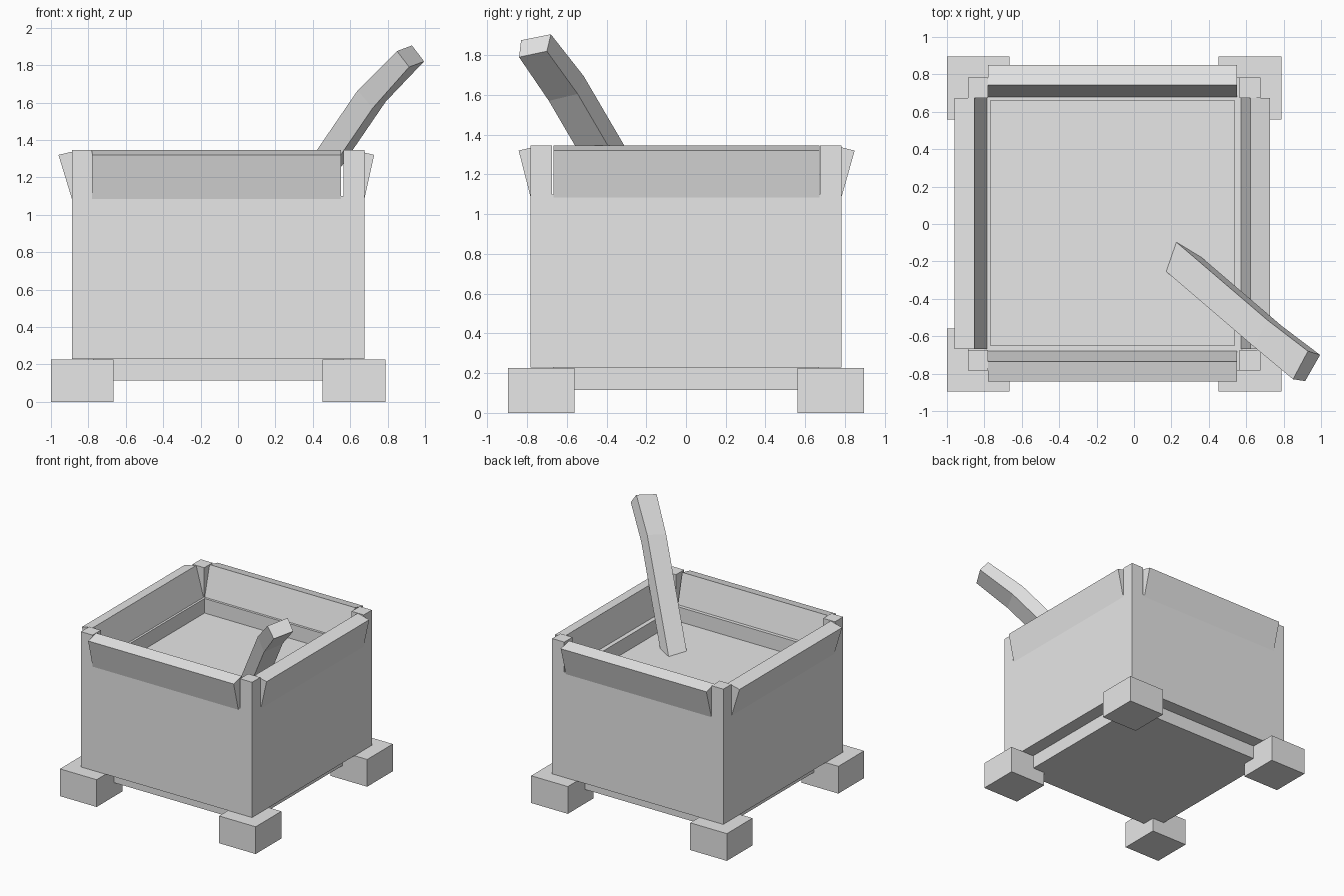
import bpy, bmesh
from mathutils import Vector

cube = bpy.data.objects.get("Cube")
if cube:
    bpy.data.objects.remove(cube, do_unlink=True)

# One plain grey for everything
GREY = (0.8, 0.8, 0.8, 1)
grey = bpy.data.materials.new("plain_grey")
grey.use_nodes = True
grey.diffuse_color = GREY
grey.node_tree.nodes["Principled BSDF"].inputs["Base Color"].default_value = GREY


def loft(name, rings):
    """Closed solid through matching rings of points."""
    bm = bmesh.new()
    loops = [[bm.verts.new(p) for p in ring] for ring in rings]
    for a, b in zip(loops, loops[1:]):
        for i in range(len(a)):
            j = (i + 1) % len(a)
            bm.faces.new((a[i], a[j], b[j], b[i]))
    bm.faces.new(loops[0])
    bm.faces.new(loops[-1])
    bmesh.ops.recalc_face_normals(bm, faces=bm.faces)
    mesh = bpy.data.meshes.new(name)
    bm.to_mesh(mesh)
    bm.free()
    mesh.materials.append(grey)
    obj = bpy.data.objects.new(name, mesh)
    bpy.context.collection.objects.link(obj)
    return obj


def box(name, x, y, z):
    return loft(name, [[(x[0], y[0], h), (x[1], y[0], h),
                        (x[1], y[1], h), (x[0], y[1], h)] for h in z])


def carve(obj, cutter):
    """Cut a shape out of obj and discard the cutter."""
    mod = obj.modifiers.new("cut", 'BOOLEAN')
    mod.operation, mod.solver, mod.object = 'DIFFERENCE', 'EXACT', cutter
    bpy.context.view_layer.update()
    mesh = bpy.data.meshes.new_from_object(
        obj.evaluated_get(bpy.context.evaluated_depsgraph_get()))
    obj.modifiers.clear()
    obj.data = mesh
    bpy.data.objects.remove(cutter, do_unlink=True)


CX, HALF = -0.106, 0.782     # crate centre in x and half width
RIM, WALL, FLOOR = 1.345, 1.1, 0.98

# Crate body: hollow top, with corner posts left standing above the walls
side = (CX - HALF, CX + HALF)
body = box("crate_body", side, (-HALF, HALF), (0.228, RIM))
carve(body, box("cavity", (-0.768, 0.537), (-0.65, 0.66), (FLOOR, 2)))
carve(body, box("gap_front_back", (-0.781, 0.565), (-1, 1), (WALL, 2)))
carve(body, box("gap_sides", (-2, 2), (-0.675, 0.675), (WALL, 2)))

# Base slab and feet
box("base_slab", (CX - 0.67, CX + 0.67), (-0.67, 0.67), (0.115, 0.228))
for sx, xs in (("right", (-1, -0.665)), ("left", (0.453, 0.788))):
    for sy, ys in (("front", (-0.895, -0.56)), ("back", (0.56, 0.895))):
        box(f"{sy}_{sx}_foot", xs, ys, (0, 0.225))


# Rim planks leaning outwards: profile as (distance from wall face, height)
def profile(lean):
    return [(-0.106, WALL - 0.015), (0, WALL - 0.015),
            (lean, 1.32), (lean - 0.106, RIM)]


for name, s, lean in (("front", -1, 0.06), ("back", 1, 0.067)):
    loft(name + "_rim_plank", [[(x, s * (HALF + o), z) for o, z in profile(lean)]
                               for x in (-0.78, 0.55)])
for name, s, lean in (("right", -1, 0.072), ("left", 1, 0.052)):
    loft(name + "_rim_plank", [[(CX + s * (HALF + o), y, z) for o, z in profile(lean)]
                               for y in (-0.667, 0.673)])

# Bent lever rising out of the crate
knee = [Vector(p) for p in ((0.64, -0.655, 1.665), (0.715, -0.515, 1.695),
                            (0.79, -0.545, 1.605), (0.72, -0.69, 1.57))]
tip = [(0.85, -0.83, 1.875), (0.93, -0.68, 1.905),
       (0.995, -0.70, 1.82), (0.915, -0.84, 1.79)]
run = Vector((0.485, -0.415, 0.71)) * 1.04
loft("lever", [[p - run for p in knee], knee, tip])
